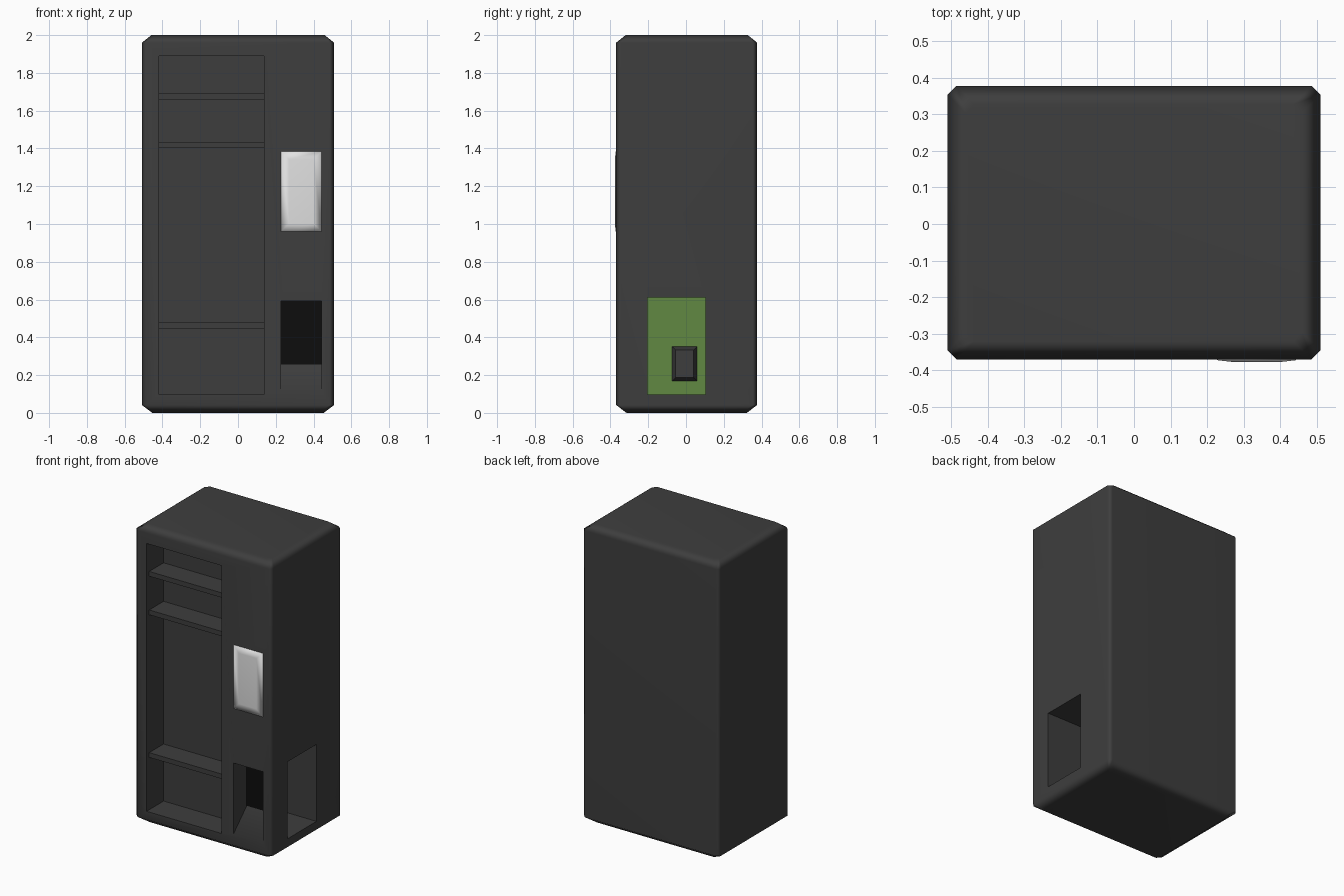
import bpy, bmesh, math

if "Cube" in bpy.data.objects:
    bpy.data.objects.remove(bpy.data.objects["Cube"])


def material(name, rgb):
    m = bpy.data.materials.new(name)
    m.diffuse_color = (*rgb, 1.0)
    m.use_nodes = True
    m.node_tree.nodes["Principled BSDF"].inputs["Base Color"].default_value = m.diffuse_color
    return m


CHARCOAL = material("charcoal", (0.048, 0.048, 0.048))
BLACK = material("black", (0.004, 0.004, 0.004))
PALE = material("pale_grey", (0.75, 0.75, 0.75))
GREEN = material("green", (0.12, 0.25, 0.055))


def loft(name, rings, mat):
    """Skin a stack of matching closed rings and cap both ends."""
    bm = bmesh.new()
    vs = [[bm.verts.new(p) for p in ring] for ring in rings]
    n = len(rings[0])
    for a, b in zip(vs, vs[1:]):
        for i in range(n):
            j = (i + 1) % n
            bm.faces.new((a[i], a[j], b[j], b[i]))
    bm.faces.new(vs[0][::-1])
    bm.faces.new(vs[-1])
    bmesh.ops.recalc_face_normals(bm, faces=bm.faces[:])
    me = bpy.data.meshes.new(name)
    bm.to_mesh(me)
    bm.free()
    me.materials.append(mat)
    ob = bpy.data.objects.new(name, me)
    bpy.context.collection.objects.link(ob)
    return ob


def rect(x0, x1, y0, y1, z):
    return [(x0, y0, z), (x1, y0, z), (x1, y1, z), (x0, y1, z)]


def box(name, x, y, z, mat):
    return loft(name, [rect(*x, *y, z[0]), rect(*x, *y, z[1])], mat)


def octagon(hx, hy, c, z, yc=0.0035):
    return [(sx * a, yc + sy * b, z) for sx, sy, a, b in (
        (-1, -1, hx - c, hy), (1, -1, hx - c, hy), (1, -1, hx, hy - c), (1, 1, hx, hy - c),
        (1, 1, hx - c, hy), (-1, 1, hx - c, hy), (-1, 1, hx, hy - c), (-1, -1, hx, hy - c))]


# Cabinet with softened edges
HX, HY, C = 0.509, 0.3735, 0.024
body = loft("cabinet", [octagon(HX - 0.055, HY - 0.055, C, 0),
                        octagon(HX, HY, C, 0.042),
                        octagon(HX, HY, C, 1.96),
                        octagon(HX - 0.05, HY - 0.05, C, 2.0)], CHARCOAL)

# Recesses: display bay, sloped front tray, side hatch
BAY_Y, TRAY_Y, HATCH_X = -0.19, -0.23, 0.20
slope = [(-0.47, 0.12), (-0.37, 0.12), (TRAY_Y, 0.255), (TRAY_Y, 0.592), (-0.47, 0.592)]
cutters = [
    box("bay_cutter", (-0.418, 0.138), (-0.5, BAY_Y), (0.097, 1.89), CHARCOAL),
    loft("tray_cutter", [[(x, y, z) for y, z in slope] for x in (0.227, 0.443)], CHARCOAL),
    box("hatch_cutter", (HATCH_X, 0.6), (-0.203, 0.103), (0.097, 0.612), CHARCOAL),
]
bpy.context.view_layer.objects.active = body
body.select_set(True)
for c in cutters:
    c.hide_render = True
    mod = body.modifiers.new("cut", "BOOLEAN")
    mod.operation = "DIFFERENCE"
    mod.solver = "EXACT"
    mod.object = c
    bpy.ops.object.modifier_apply(modifier=mod.name)
    bpy.data.objects.remove(c, do_unlink=True)

# Smooth only the softened outer edges
bpy.ops.object.shade_smooth_by_angle(angle=math.radians(62))
wn = body.modifiers.new("weighted_normals", "WEIGHTED_NORMAL")
wn.keep_sharp = True

# Shelves in the display bay
for i, z in enumerate((0.447, 1.402, 1.66)):
    box(f"shelf_{i + 1}", (-0.418, 0.138), (-0.342, BAY_Y), (z, z + 0.032), CHARCOAL)

# Dark back of the tray and green back of the hatch
box("tray_back", (0.227, 0.443), (TRAY_Y - 0.004, TRAY_Y), (0.255, 0.592), BLACK)
box("hatch_back", (HATCH_X, HATCH_X + 0.004), (-0.203, 0.103), (0.097, 0.612), GREEN)

# Tapered lock block inside the hatch
def yz_rect(x, y0, y1, z0, z1):
    return [(x, y0, z0), (x, y1, z0), (x, y1, z1), (x, y0, z1)]

loft("lock_block", [yz_rect(HATCH_X, -0.075, 0.06, 0.168, 0.352),
                    yz_rect(HATCH_X + 0.06, -0.055, 0.04, 0.187, 0.333)], CHARCOAL)


# Slightly bulging control panel
def xz_rect(y, x0, x1, z0, z1):
    return [(x0, y, z0), (x1, y, z0), (x1, y, z1), (x0, y, z1)]

panel = loft("control_panel", [xz_rect(-0.366, 0.227, 0.443, 0.96, 1.385),
                               xz_rect(-0.372, 0.227, 0.443, 0.96, 1.385),
                               xz_rect(-0.377, 0.27, 0.40, 1.003, 1.342)], PALE)
panel.data.polygons.foreach_set("use_smooth", [True] * len(panel.data.polygons))
